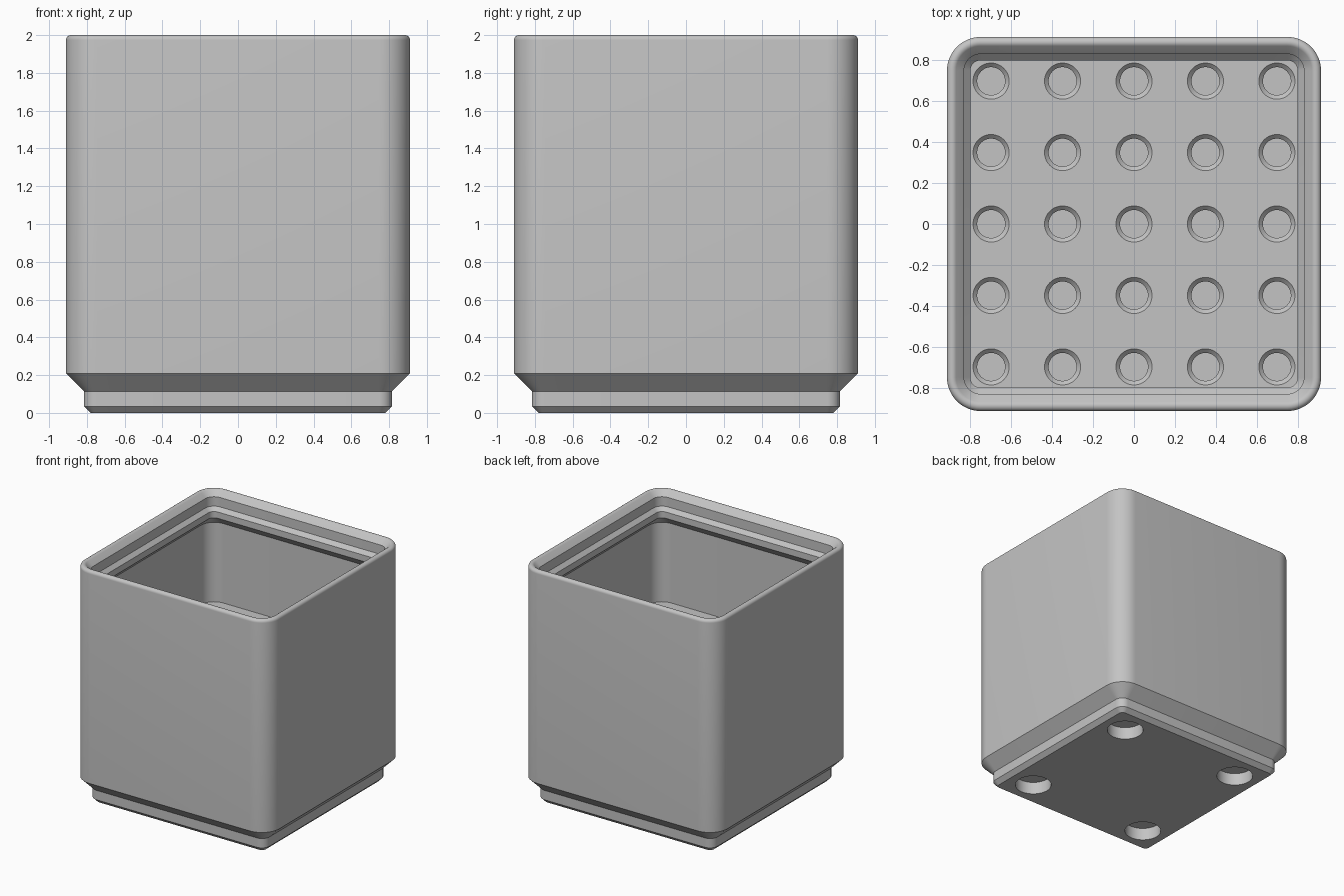
import bpy, bmesh, math

if "Cube" in bpy.data.objects:
    bpy.data.objects.remove(bpy.data.objects["Cube"], do_unlink=True)

HALF, CORE = 0.911, 0.747      # outer half width, start of the corner arcs
FLOOR = 1.05                   # height of the inner floor

grey = bpy.data.materials.new("light_grey_plastic")
grey.use_nodes = True
colour = (0.55, 0.55, 0.55, 1)
grey.diffuse_color = colour
grey.node_tree.nodes["Principled BSDF"].inputs["Base Color"].default_value = colour


def ring(bm, core, radius, z, cx=0, cy=0, steps=12):
    """Rounded square loop; core 0 makes a circle."""
    verts = []
    for q, (sx, sy) in enumerate([(1, 1), (-1, 1), (-1, -1), (1, -1)]):
        count = steps + 1 if core else steps
        for i in range(count):
            a = (q + i / steps) * math.pi / 2
            verts.append(bm.verts.new((cx + sx * core + radius * math.cos(a),
                                       cy + sy * core + radius * math.sin(a), z)))
    return verts


def loft(bm, rings):
    """Skin neighbouring loops and cap both ends."""
    for low, high in zip(rings, rings[1:]):
        n = len(low)
        for i in range(n):
            j = (i + 1) % n
            bm.faces.new((low[i], low[j], high[j], high[i]))
    bm.faces.new(rings[0][::-1])
    bm.faces.new(rings[-1])


def finish(bm, name):
    bmesh.ops.recalc_face_normals(bm, faces=bm.faces)
    mesh = bpy.data.meshes.new(name)
    bm.to_mesh(mesh)
    bm.free()
    mesh.materials.append(grey)
    obj = bpy.data.objects.new(name, mesh)
    bpy.context.collection.objects.link(obj)
    return obj


# Section from the foot up the outside, over the rim and down to the floor
foot = [(0.781, 0), (0.816, 0.035), (0.816, 0.114), (HALF, 0.209)]
r = 0.026
rim = [(HALF - r + r * math.cos(math.radians(a)), 2 - r + r * math.sin(math.radians(a)))
       for a in range(0, 136, 15)]
lip = [(0.828, 1.954), (0.828, 1.875), (0.797, 1.844), (0.797, 1.791)]
wall = [(0.869, 1.719), (0.869, FLOOR)]
bm = bmesh.new()
loft(bm, [ring(bm, CORE, w - CORE, z) for w, z in foot + rim + lip + wall])
box = finish(bm, "storage_bin")

# Cutters: countersunk sockets in the floor, four round recesses underneath
bm = bmesh.new()
for ix in range(-2, 3):
    for iy in range(-2, 3):
        x, y = ix * 0.348, iy * 0.348
        loft(bm, [ring(bm, 0, rad, z, x, y) for rad, z in
                  [(0.068, 0.4), (0.068, FLOOR - 0.02), (0.088, FLOOR), (0.088, FLOOR + 0.05)]])
for x in (-0.571, 0.571):
    for y in (-0.571, 0.571):
        loft(bm, [ring(bm, 0, 0.143, z, x, y) for z in (-0.05, 0.105)])
cutter = finish(bm, "hole_cutter")
cutter.hide_render = True

# Cut the holes, then shade
bpy.ops.object.select_all(action="DESELECT")
bpy.context.view_layer.objects.active = box
box.select_set(True)
cut = box.modifiers.new("holes", "BOOLEAN")
cut.operation = "DIFFERENCE"
cut.solver = "EXACT"
cut.object = cutter
bpy.ops.object.modifier_apply(modifier=cut.name)
bpy.data.objects.remove(cutter, do_unlink=True)
bpy.ops.object.shade_smooth_by_angle(angle=math.radians(30))
